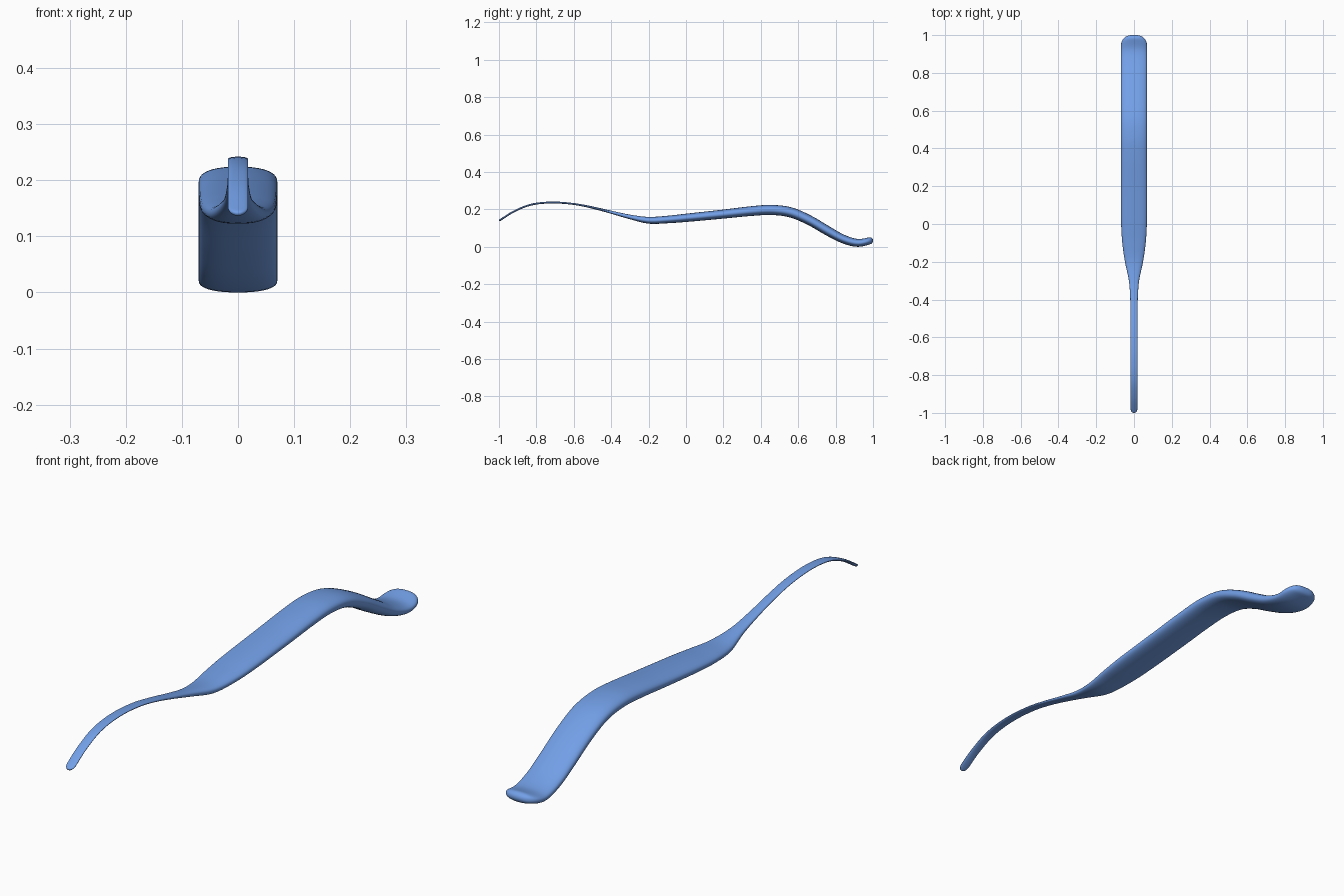
import bpy, bmesh, math

if "Cube" in bpy.data.objects:
    bpy.data.objects.remove(bpy.data.objects["Cube"])

# Stations along the length: y, centre height, half width, half thickness
STATIONS = [
    (-1.00, .144, .018, .005), (-.92, .194, .018, .005), (-.83, .230, .018, .005),
    (-.72, .242, .018, .005), (-.60, .234, .018, .005), (-.50, .215, .018, .006),
    (-.40, .190, .020, .008), (-.30, .165, .027, .012), (-.20, .147, .048, .018),
    (-.10, .151, .062, .020), (.00, .160, .068, .022), (.20, .180, .070, .024),
    (.36, .197, .070, .026), (.46, .202, .070, .027), (.56, .189, .070, .027),
    (.66, .147, .070, .026), (.76, .089, .070, .025), (.84, .047, .070, .023),
    (.92, .026, .070, .021), (1.00, .042, .070, .018),
]
SIDES = 40


def station(y):
    """Smooth interpolation of the stations at y."""
    i = 0
    while i < len(STATIONS) - 2 and y > STATIONS[i + 1][0]:
        i += 1
    s = STATIONS

    def slope(j, k):
        a, b = max(j - 1, 0), min(j + 1, len(s) - 1)
        return (s[b][k] - s[a][k]) / (s[b][0] - s[a][0])
    h = s[i + 1][0] - s[i][0]
    t = (y - s[i][0]) / h
    return [(2*t**3 - 3*t*t + 1) * s[i][k] + (t**3 - 2*t*t + t) * h * slope(i, k)
            + (3*t*t - 2*t**3) * s[i+1][k] + (t**3 - t*t) * h * slope(i + 1, k)
            for k in (1, 2, 3)]


def rounding(d, r, p):
    """Shrink factor for a rounded end at distance d from it."""
    return 1.0 if d >= r else (1 - (1 - d / r) ** p) ** (1 / p)


def signed_pow(v, e):
    return math.copysign(abs(v) ** e, v)


# Sample positions, packed closely at the rounded ends
ends = [.0001, .0006, .0015, .003, .006, .01, .015, .022, .03, .04, .052, .066]
ys = [-1 + d for d in ends] + [-.92 + 1.84 * i / 110 for i in range(111)]
ys += [1 - d for d in reversed(ends)]

# Handle and blade: one swept rounded section
bm = bmesh.new()
rings = []
for y in ys:
    z, w, h = station(y)
    a, b = max(y - .002, -1), min(y + .002, 1)
    ang = math.atan2(station(b)[0] - station(a)[0], b - a)
    w *= rounding(1 + y, .02, 2) * rounding(1 - y, .07, 2.6)
    h *= rounding(1 + y, .005, 2) * rounding(1 - y, .018, 2)
    ring = []
    for k in range(SIDES):
        t = 2 * math.pi * k / SIDES
        u = w * signed_pow(math.cos(t), .85)
        v = h * signed_pow(math.sin(t), .85)
        ring.append(bm.verts.new((u, y - v * math.sin(ang), z + v * math.cos(ang))))
    rings.append(ring)
for r0, r1 in zip(rings, rings[1:]):
    for k in range(SIDES):
        n = (k + 1) % SIDES
        bm.faces.new((r0[k], r0[n], r1[n], r1[k]))
bm.faces.new(rings[0])
bm.faces.new(rings[-1])
bmesh.ops.recalc_face_normals(bm, faces=bm.faces[:])

# Rest the model on the floor
low = min(v.co.z for v in bm.verts)
bmesh.ops.translate(bm, verts=bm.verts[:], vec=(0, 0, -low))

mesh = bpy.data.meshes.new("curved_spatula")
bm.to_mesh(mesh)
bm.free()
obj = bpy.data.objects.new("curved_spatula", mesh)
bpy.context.collection.objects.link(obj)
bpy.context.view_layer.objects.active = obj
obj.select_set(True)
bpy.ops.object.shade_smooth_by_angle(angle=math.radians(60))

# Blue colour
mat = bpy.data.materials.new("blue")
mat.diffuse_color = (.17, .35, .8, 1)
mat.use_nodes = True
mat.node_tree.nodes["Principled BSDF"].inputs["Base Color"].default_value = mat.diffuse_color
mesh.materials.append(mat)
